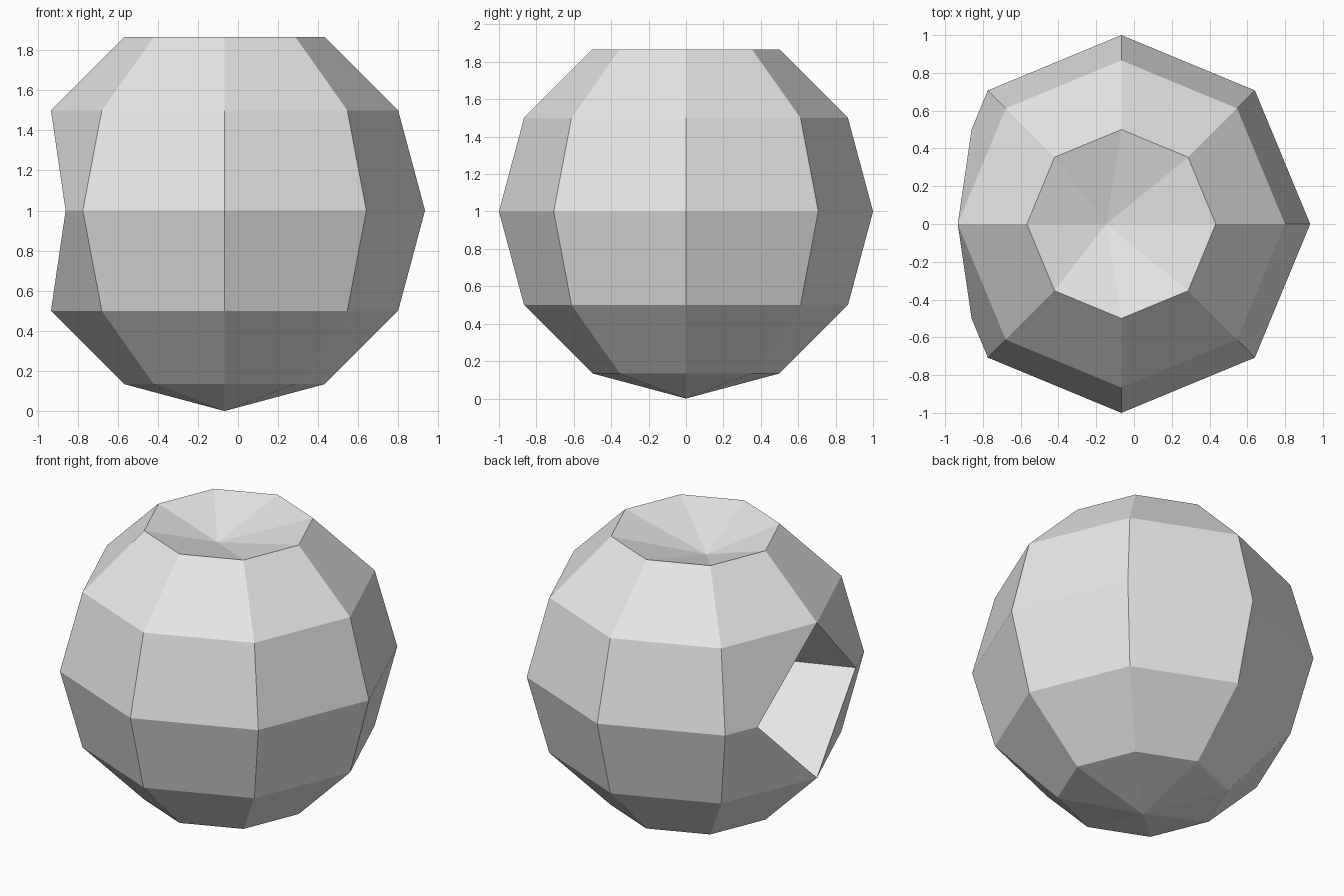
import bpy
import bmesh
from mathutils import Vector

cube = bpy.data.objects.get("Cube")
if cube:
    bpy.data.objects.remove(cube, do_unlink=True)

# Plain grey material
grey = bpy.data.materials.new("plain grey")
grey.use_nodes = True
colour = (0.8, 0.8, 0.8, 1)
grey.diffuse_color = colour
grey.node_tree.nodes["Principled BSDF"].inputs["Base Color"].default_value = colour

# Low-poly ball
bm = bmesh.new()
bmesh.ops.create_uvsphere(bm, u_segments=8, v_segments=6, radius=1)


def nearest(point):
    return min(bm.verts, key=lambda v: (v.co - Vector(point)).length)


top = nearest((0, 0, 1))
side = nearest((-1, 0, 0))

# Diamond-shaped rim around the side vertex
ring = [e.other_vert(side) for e in side.link_edges]
poles = [v for v in ring if abs(v.co.z) > 0.1]
rim = []
for v in [v for v in ring if abs(v.co.z) < 0.1]:
    edge = bm.edges.get((side, v))
    rim.append(bmesh.utils.edge_split(edge, side, 0.707)[1])
for corner in rim:
    for pole in poles:
        face = next(f for f in corner.link_faces if pole in f.verts)
        bmesh.utils.face_split(face, corner, pole)

# Deep pointed mouth and shallow dent in the crown
side.co = (0.5, 0, 0)
top.co = (-0.08, 0, 0.73)

# Rest the ball on the ground and centre it
bmesh.ops.translate(bm, verts=bm.verts, vec=(-0.067, 0, 1))
bm.normal_update()
mesh = bpy.data.meshes.new("dented_ball")
bm.to_mesh(mesh)
bm.free()
mesh.materials.append(grey)
ball = bpy.data.objects.new("dented_ball", mesh)
bpy.context.collection.objects.link(ball)
